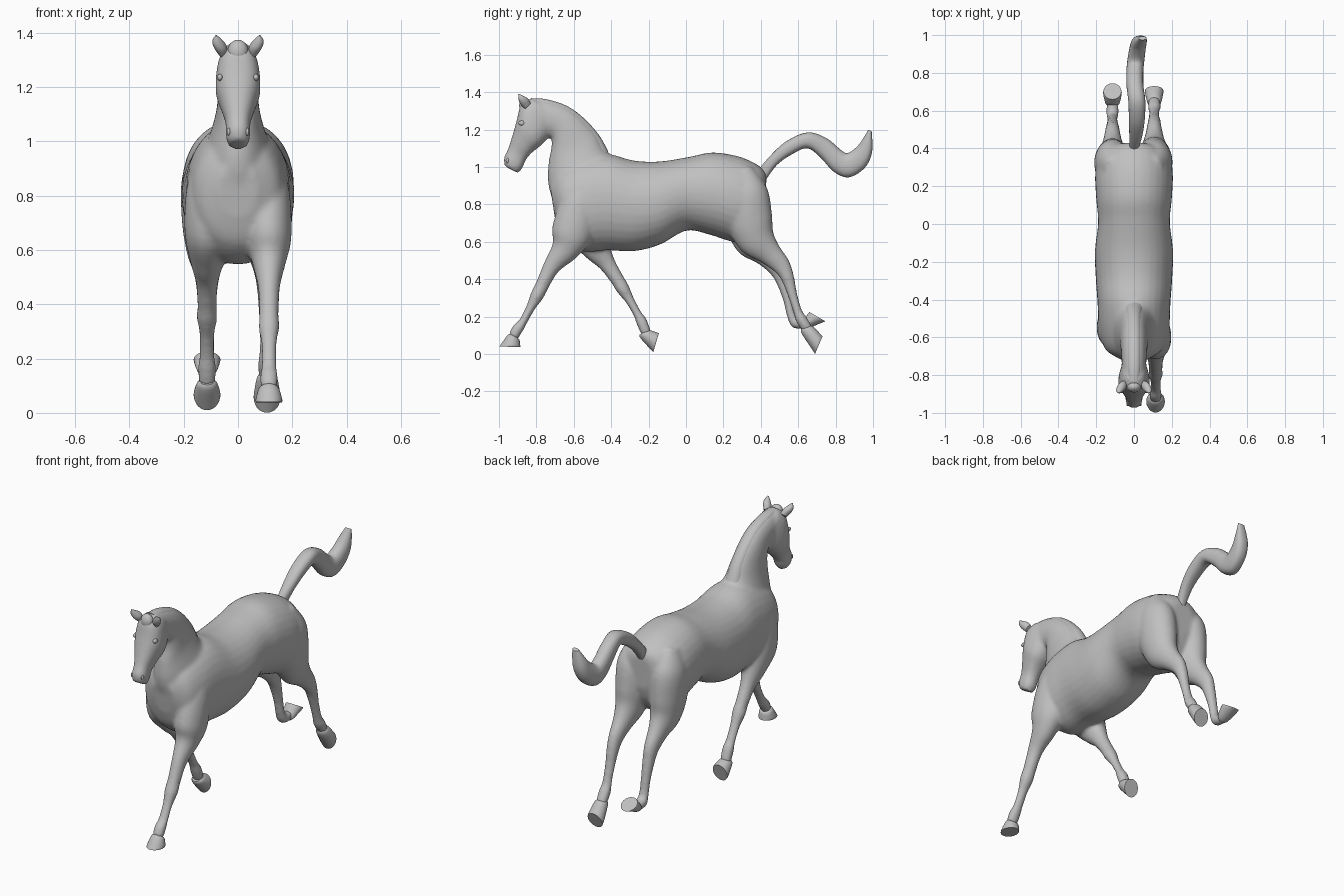
import bpy
import bmesh
from math import sin, cos, pi, copysign
from mathutils import Vector

cube = bpy.data.objects.get("Cube")
if cube:
    bpy.data.objects.remove(cube, do_unlink=True)

# One plain grey for the whole figure
grey = bpy.data.materials.new("plain_grey")
grey.use_nodes = True
colour = (.53, .53, .53, 1)
grey.diffuse_color = colour
grey.node_tree.nodes["Principled BSDF"].inputs["Base Color"].default_value = colour


def catmull(p, q, r, s, t):
    return [.5 * (2 * b + (c - a) * t + (2 * a - 5 * b + 4 * c - d) * t * t
                  + (3 * b - a - 3 * c + d) * t ** 3) for a, b, c, d in zip(p, q, r, s)]


def refine(rings, steps):
    """Insert smooth in-between rings."""
    padded = [rings[0]] + list(rings) + [rings[-1]]
    out = []
    for i in range(len(rings) - 1):
        for k in range(steps):
            out.append(catmull(*padded[i:i + 4], k / steps))
    out.append(list(rings[-1]))
    return out


def loft(bm, rings, steps=5, power=1, sides=32):
    """Skin rings given as upper y, upper z, lower y, lower z, half width, centre x."""
    loops = []
    for uy, uz, ly, lz, width, x in refine(rings, steps):
        upper, lower = Vector((x, uy, uz)), Vector((x, ly, lz))
        middle, arm = (upper + lower) / 2, (upper - lower) / 2
        loop = []
        for k in range(sides):
            a = 2 * pi * k / sides
            c = copysign(abs(cos(a)) ** power, cos(a))
            s = copysign(abs(sin(a)) ** power, sin(a))
            loop.append(bm.verts.new(middle + arm * c + Vector((width * s, 0, 0))))
        loops.append(loop)
    for one, two in zip(loops, loops[1:]):
        for k in range(sides):
            n = (k + 1) % sides
            bm.faces.new((one[k], one[n], two[n], two[k]))
    bm.faces.new(loops[0])
    bm.faces.new(loops[-1])


def limb_rings(path, sizes, x):
    """Turn a side-on centre line with depths and widths into rings."""
    rings = []
    for i, ((y, z), (depth, width)) in enumerate(zip(path, sizes)):
        before, after = path[max(i - 1, 0)], path[min(i + 1, len(path) - 1)]
        along = Vector((after[0] - before[0], after[1] - before[1])).normalized()
        dy, dz = along.y * depth, -along.x * depth
        rings.append((y + dy, z + dz, y - dy, z - dz, width, x))
    return rings


def finish(name, bm, angle=.7):
    bmesh.ops.recalc_face_normals(bm, faces=bm.faces)
    mesh = bpy.data.meshes.new(name)
    bm.to_mesh(mesh)
    bm.free()
    obj = bpy.data.objects.new(name, mesh)
    bpy.context.collection.objects.link(obj)
    mesh.materials.append(grey)
    bpy.ops.object.select_all(action="DESELECT")
    obj.select_set(True)
    bpy.context.view_layer.objects.active = obj
    bpy.ops.object.shade_smooth_by_angle(angle=angle)
    return obj


def centred(rows):
    return [(*row, 0) for row in rows]


def ellipsoid(name, centre, size):
    bm = bmesh.new()
    bmesh.ops.create_uvsphere(bm, u_segments=20, v_segments=12, radius=1)
    bmesh.ops.scale(bm, vec=size, verts=bm.verts)
    bmesh.ops.translate(bm, vec=centre, verts=bm.verts)
    return finish(name, bm)


# Trunk, neck and head outlines
trunk = centred([
    (-.73, .92, -.7, .72, .07), (-.67, 1, -.66, .62, .15), (-.56, 1.05, -.56, .55, .185),
    (-.42, 1.07, -.42, .555, .193), (-.28, 1.035, -.28, .55, .203), (-.14, 1.03, -.14, .585, .207),
    (.02, 1.055, 0, .66, .19), (.14, 1.078, .12, .64, .2), (.27, 1.06, .25, .6, .206),
    (.36, 1.025, .34, .6, .19), (.41, .99, .4, .68, .14), (.43, .955, .425, .76, .07)])
neck = centred([
    (-.33, 1.04, -.68, .72, .16), (-.42, 1.08, -.735, .9, .112), (-.47, 1.17, -.735, 1.02, .082),
    (-.55, 1.26, -.72, 1.1, .073), (-.64, 1.325, -.72, 1.15, .067),
    (-.75, 1.36, -.74, 1.16, .065), (-.83, 1.365, -.8, 1.17, .06)])
head = centred([
    (-.82, 1.368, -.7, 1.24, .06), (-.88, 1.34, -.73, 1.17, .078), (-.905, 1.25, -.77, 1.12, .082),
    (-.925, 1.18, -.82, 1.08, .064), (-.95, 1.1, -.855, 1.04, .046),
    (-.973, 1.05, -.875, .993, .045), (-.97, 1.005, -.9, .968, .036)])

# Leg sizes are shared by each pair; only the poses differ
fore_sizes = [(.05, .035), (.1, .075), (.11, .083), (.075, .062), (.046, .041), (.037, .036),
              (.036, .038), (.025, .028), (.023, .028), (.03, .034), (.027, .032)]
hind_sizes = [(.06, .04), (.115, .092), (.125, .093), (.1, .075), (.066, .052), (.05, .039),
              (.036, .034), (.026, .028), (.024, .028), (.031, .034), (.027, .032)]
legs = {
    "front_left": (.114, fore_sizes, [
        (-.5, .95), (-.56, .82), (-.61, .65), (-.648, .555), (-.72, .465), (-.77, .365),
        (-.797, .312), (-.83, .25), (-.872, .172), (-.9, .135), (-.925, .09)]),
    "front_right": (-.114, fore_sizes, [
        (-.5, .95), (-.55, .83), (-.54, .67), (-.475, .56), (-.42, .48), (-.365, .395),
        (-.338, .35), (-.3, .287), (-.258, .212), (-.238, .175), (-.21, .105)]),
    "hind_left": (.107, hind_sizes, [
        (.29, .99), (.32, .87), (.338, .72), (.38, .605), (.45, .535), (.51, .472),
        (.543, .408), (.57, .315), (.597, .228), (.617, .185), (.655, .125)]),
    "hind_right": (-.114, hind_sizes, [
        (.29, .99), (.32, .87), (.33, .71), (.365, .595), (.43, .53), (.49, .458),
        (.518, .388), (.545, .29), (.562, .21), (.585, .168), (.64, .163)]),
}

# Body: all flesh parts fused into one skin
bm = bmesh.new()
loft(bm, trunk, power=.95)
loft(bm, neck, power=.95)
loft(bm, head, power=.85)
for x, sizes, path in legs.values():
    loft(bm, limb_rings(path, sizes, x))
body = finish("body", bm)
fuse = body.modifiers.new("fuse", "REMESH")
fuse.mode = "VOXEL"
fuse.voxel_size = .01
fuse.use_smooth_shade = True
soften = body.modifiers.new("soften", "SMOOTH")
soften.factor = .5
soften.iterations = 9

# Hooves: a tucked-in coronet, then a flared wall down to a flat sole
hooves = {
    "front_left": [(-.955, .1, -.89, .075), (-.998, .04, -.885, .038)],
    "front_right": [(-.242, .083, -.192, .128), (-.175, .01, -.145, .112)],
    "hind_left": [(.62, .107, .682, .146), (.69, .001, .73, .095)],
    "hind_right": [(.648, .136, .632, .19), (.745, .175, .66, .225)],
}
for name, (top, sole) in hooves.items():
    x = legs[name][0]
    upper, lower = Vector(top), Vector(sole)
    middle = Vector((*(upper.xy + upper.zw) / 2, *(upper.xy + upper.zw) / 2))
    tuck = middle + (upper - middle) * .75 + (upper - lower) * .2
    wall = upper.lerp(lower, .8)
    bm = bmesh.new()
    loft(bm, [(*tuck, .026, x), (*upper, .038, x), (*wall, .049, x), (*lower, .047, x)], steps=3)
    finish(name + "_hoof", bm)

# Mane: a slim ridge following the crest of the neck
mane = []
for uy, uz, ly, lz, width, x in neck[1:]:
    crest, throat = Vector((uy, uz)), Vector((ly, lz))
    depth = crest - throat
    mane.append((*(crest + depth * .015), *(crest - depth * .25), width * .35 + .012, x))
bm = bmesh.new()
loft(bm, mane)
finish("mane", bm)
ellipsoid("forelock", (0, -.862, 1.33), (.038, .03, .044))

# Tail: raised, dipping, then flicked up at the tip
bm = bmesh.new()
loft(bm, [
    (.39, .99, .42, .92, .025, 0), (.46, 1.07, .485, 1.01, .035, .01),
    (.54, 1.14, .57, 1.07, .042, .015), (.65, 1.185, .65, 1.1, .045, .015),
    (.75, 1.155, .72, 1.05, .045, .005), (.83, 1.09, .79, .975, .045, .005),
    (.866, 1.075, .87, .945, .045, .01), (.915, 1.11, .955, .995, .043, .02),
    (.945, 1.15, .995, 1.08, .038, .03), (.975, 1.2, .993, 1.19, .02, .045)], power=.85)
finish("tail", bm)

# Ears, eyes and nostrils on both sides
for side, s in (("left", 1), ("right", -1)):
    bm = bmesh.new()
    loft(bm, [(-.83, 1.34, -.86, 1.31, .018, s * .055),
              (-.845, 1.365, -.885, 1.335, .024, s * .066),
              (-.87, 1.38, -.895, 1.36, .018, s * .076),
              (-.892, 1.392, -.897, 1.388, .003, s * .08)])
    finish(side + "_ear", bm)
    ellipsoid(side + "_eye", (s * .066, -.878, 1.235), (.011, .018, .013))
    ellipsoid(side + "_nostril", (s * .034, -.955, 1.035), (.007, .009, .014))
